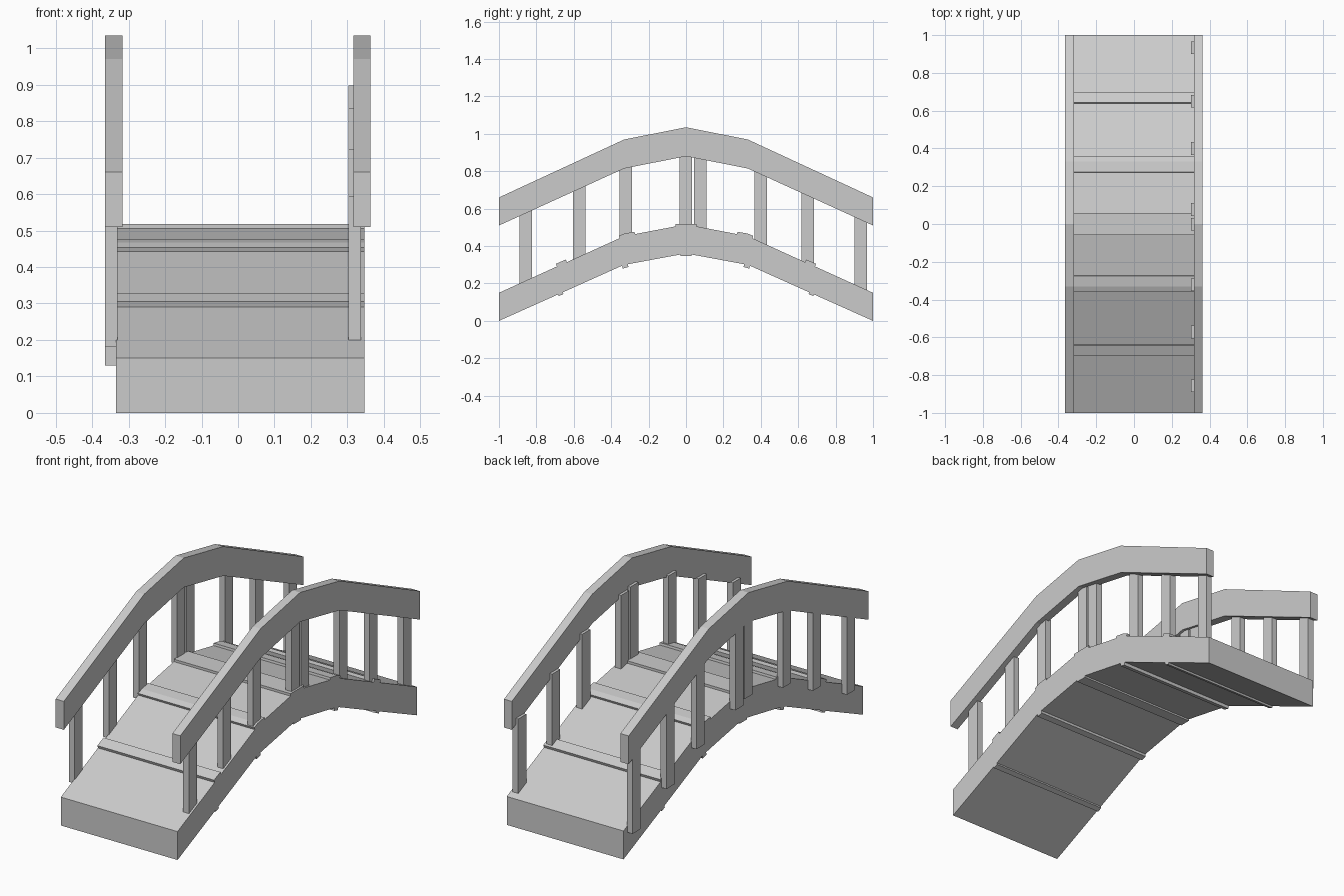
import bpy
import bmesh

cube = bpy.data.objects.get("Cube")
if cube:
    bpy.data.objects.remove(cube, do_unlink=True)

grey = bpy.data.materials.new("light grey")
grey.use_nodes = True
grey.diffuse_color = (0.6, 0.6, 0.6, 1)
grey.node_tree.nodes["Principled BSDF"].inputs["Base Color"].default_value = (0.6, 0.6, 0.6, 1)


def mirrored(half):
    """Complete a half profile of (y, z) points across y = 0."""
    return half + [(-y, z) for y, z in reversed(half) if y != 0]


def extrude_profile(name, top_half, bottom_half, x0, x1):
    """Solid between two x planes, from the upper and lower outlines."""
    outline = mirrored(top_half) + mirrored(bottom_half)[::-1]
    bm = bmesh.new()
    face = bm.faces.new([bm.verts.new((x0, y, z)) for y, z in outline])
    result = bmesh.ops.extrude_face_region(bm, geom=[face])
    moved = [v for v in result["geom"] if isinstance(v, bmesh.types.BMVert)]
    bmesh.ops.translate(bm, verts=moved, vec=(x1 - x0, 0, 0))
    bmesh.ops.recalc_face_normals(bm, faces=bm.faces)
    mesh = bpy.data.meshes.new(name)
    bm.to_mesh(mesh)
    bm.free()
    mesh.materials.append(grey)
    obj = bpy.data.objects.new(name, mesh)
    bpy.context.collection.objects.link(obj)


def box(name, lo, hi):
    bpy.ops.mesh.primitive_cube_add(size=1, location=[(a + b) / 2 for a, b in zip(lo, hi)])
    obj = bpy.context.object
    obj.name = name
    obj.scale = [b - a for a, b in zip(lo, hi)]
    obj.data.materials.append(grey)


# Arched deck with raised cross boards above and small battens below
deck_top = [(-1, 0.15), (-0.69, 0.291), (-0.695, 0.305), (-0.643, 0.328), (-0.637, 0.314),
            (-0.355, 0.442), (-0.36, 0.454), (-0.33, 0.467), (-0.275, 0.476), (-0.273, 0.464),
            (-0.057, 0.505), (-0.057, 0.518)]
deck_bottom = [(-1, 0), (-0.685, 0.141), (-0.68, 0.133), (-0.655, 0.143), (-0.658, 0.153),
               (-0.342, 0.295), (-0.338, 0.28), (-0.308, 0.288), (-0.31, 0.303),
               (-0.03, 0.355), (-0.03, 0.346)]
extrude_profile("deck", deck_top, deck_bottom, -0.335, 0.347)

# Arched handrails
rail_top = [(-1, 0.66), (-0.33, 0.97), (0, 1.035)]
rail_bottom = [(-1, 0.51), (-0.33, 0.815), (0, 0.88)]
extrude_profile("left_handrail", rail_top, rail_bottom, 0.317, 0.363)
extrude_profile("right_handrail", rail_top, rail_bottom, -0.365, -0.317)


def rail_under(y):
    """Height of the handrail underside."""
    y = abs(y)
    if y < 0.33:
        return 0.88 - y * 0.197
    return 0.815 - (y - 0.33) * 0.455


# Balusters: inside the deck edge on the left, outside it on the right
starts = [-0.89, -0.605, -0.355, -0.035, 0.043, 0.366, 0.617, 0.9]
for i, y in enumerate(starts):
    under = rail_under(y + 0.034)
    bottom = under - (0.395 if y < 0.04 else 0.41)
    for side, x in (("left", 0.303), ("right", -0.365)):
        box(f"{side}_baluster_{i + 1}", (x, y, bottom), (x + 0.034, y + 0.067, under + 0.018))
